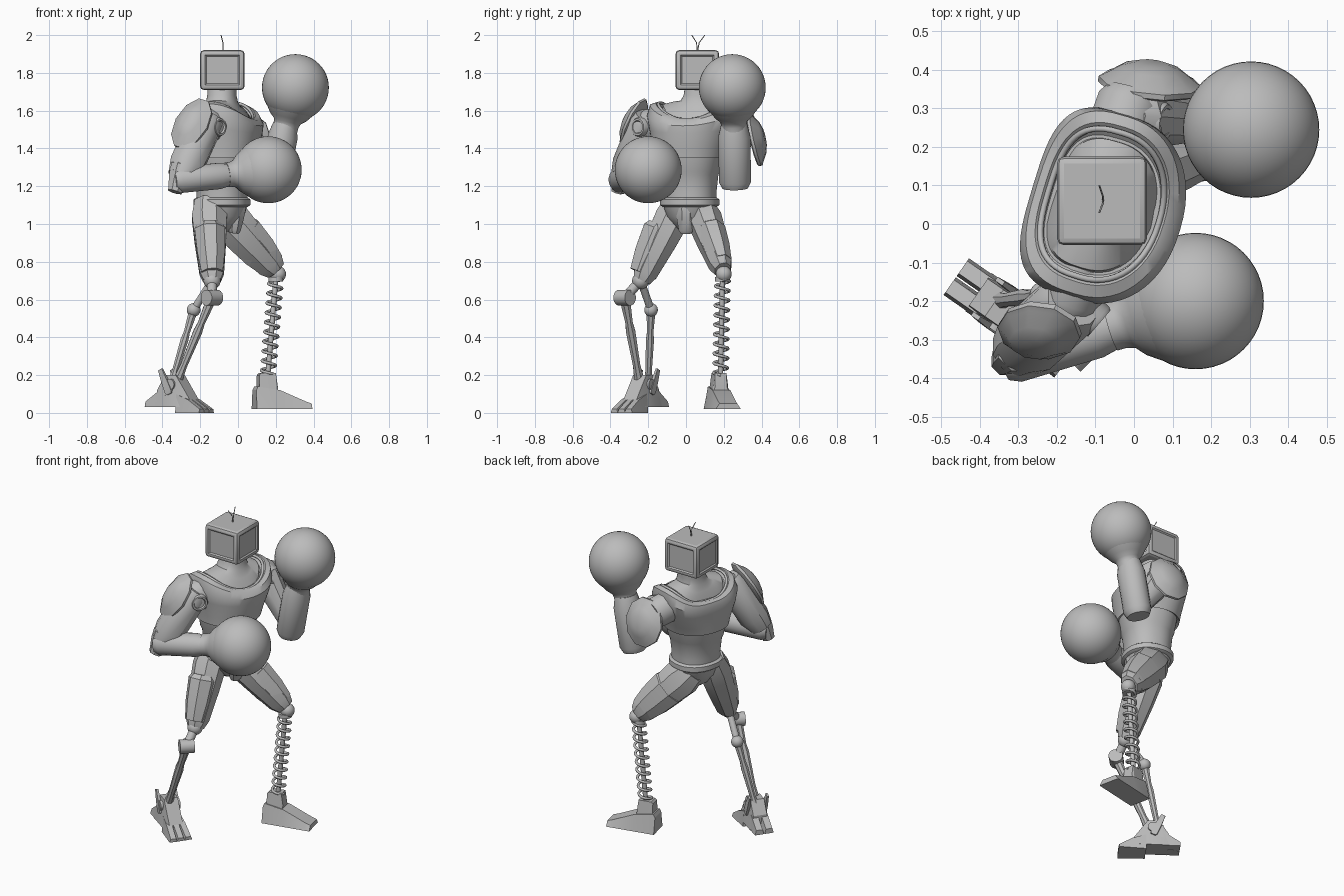
import bpy, bmesh, math
from mathutils import Vector, Matrix

cube = bpy.data.objects.get("Cube")
if cube:
    bpy.data.objects.remove(cube)

shade = (.5, .5, .5, 1)
grey = bpy.data.materials.new("plain_grey")
grey.use_nodes = True
grey.diffuse_color = shade
grey.node_tree.nodes["Principled BSDF"].inputs["Base Color"].default_value = shade

SMOOTH, FACETED = math.radians(35), math.radians(20)
X, Y, Z = Vector((1, 0, 0)), Vector((0, 1, 0)), Vector((0, 0, 1))

# Reusable outlines along a limb: (fraction of length, fraction of width)
STRAIGHT = ((0, 1), (1, 1))
ROUNDED = ((0, .8), (.1, 1), (.8, 1), (1, .8))
ARM = ((0, .7), (.1, 1), (.5, .9), (1, .6))
THIGH = ((0, .8), (.2, 1), (.5, .9), (.9, .7), (1, .5))
PLATE = ((0, .8), (.1, 1), (.6, .9), (1, .7))
STRUT = ((0, 1), (.3, .7), (.4, .9), (.8, .7), (1, 1))
FLARE = ((.5, 2), (.7, 1.5), (.8, 1.1), (.9, 1), (1, 1))
HUB = ((0, 1), (.9, 1), (1, .9), (1, .7), (.9, .6), (.9, .1))
DOME = ((0, .9), (.1, 1), (.3, 1), (.4, .9), (.8, .6), (1, .3))


def finish(name, bm, limit=SMOOTH):
    """Shade smooth but keep steep edges sharp, then add the object."""
    bmesh.ops.recalc_face_normals(bm, faces=bm.faces)
    for face in bm.faces:
        face.smooth = True
    for edge in bm.edges:
        edge.smooth = len(edge.link_faces) == 2 and edge.calc_face_angle(0) < limit
    mesh = bpy.data.meshes.new(name)
    bm.to_mesh(mesh)
    bm.free()
    mesh.materials.append(grey)
    bpy.context.collection.objects.link(bpy.data.objects.new(name, mesh))


def loft(name, rings, limit=SMOOTH):
    bm = bmesh.new()
    loops = [[bm.verts.new(point) for point in ring] for ring in rings]
    for low, high in zip(loops, loops[1:]):
        for i in range(len(low)):
            bm.faces.new((low[i - 1], low[i], high[i], high[i - 1]))
    bm.faces.new(loops[0])
    bm.faces.new(loops[-1])
    finish(name, bm, limit)


def limb(name, start, end, wide, deep, outline=STRAIGHT, sides=16, hint=Y, limit=SMOOTH):
    """Loft from start to end; wide is the half width along hint, deep the other half width."""
    start, end = Vector(start), Vector(end)
    axis = (end - start).normalized()
    u = (hint - axis * axis.dot(hint)).normalized()
    w = axis.cross(u)
    turns = [(i + .5) * math.tau / sides for i in range(sides)]
    loft(name, [[start.lerp(end, t) + (u * wide * math.cos(q) + w * deep * math.sin(q)) * size for q in turns]
                for t, size in outline], limit)


def ball(name, centre, radius):
    bm = bmesh.new()
    bmesh.ops.create_uvsphere(bm, u_segments=48, v_segments=24, radius=radius,
                              matrix=Matrix.Translation(centre))
    finish(name, bm)


def block(name, origin, heading, base, half, stations):
    """Tapered bar along the ground; each station is (distance, top height)."""
    ahead = heading.normalized()
    aside = Z.cross(ahead)
    corners = ((-half, 0), (half, 0), (half * .7, 1), (-half * .7, 1))
    loft(name, [[origin + ahead * along + aside * side + Z * (top if upper else base) for side, upper in corners]
                for along, top in stations], FACETED)


def tube(name, points, radius, cyclic=False):
    curve = bpy.data.curves.new(name, "CURVE")
    curve.dimensions = "3D"
    curve.bevel_depth = radius
    curve.bevel_resolution = 2
    curve.use_fill_caps = True
    spline = curve.splines.new("POLY")
    spline.points.add(len(points) - 1)
    for knot, point in zip(spline.points, points):
        knot.co = (*point, 1)
    spline.use_cyclic_u = cyclic
    curve.materials.append(grey)
    bpy.context.collection.objects.link(bpy.data.objects.new(name, curve))


# Torso rings: the chest faces +x with a twist; near the shoulders they rise at the sides and flatten at the back
LATERAL = Vector((.29, .957, 0))
FORWARD = LATERAL.cross(Z)


def body_ring(z, lateral, count=56):
    centre = Vector((-.085, .02 + .15 * max(z - 1.36, 0), z))
    boxy = max(0, 1 - abs(z - 1.5) / .14)
    rise = max(0, 1 - abs(z - 1.555) / .1)
    depth = lateral * (.95 - .15 * rise)
    ring = []
    for i in range(count):
        s, c = math.sin(i * math.tau / count), math.cos(i * math.tau / count)
        back = boxy if c < 0 else 0
        power = .9 - .35 * back
        ring.append(centre + LATERAL * lateral * math.copysign(abs(s) ** power, s)
                    + FORWARD * depth * (1 - .15 * back) * math.copysign(abs(c) ** power, c)
                    + Z * .09 * rise * s * s)
    return ring


def body(name, rows):
    loft(name, [body_ring(z, lateral) for z, lateral in rows])


body("abdomen", [(1.1, .14), (1.17, .14), (1.26, .15), (1.28, .16), (1.4, .18)])
body("chest_vest", [(1.37, .16), (1.35, .19), (1.4, .2), (1.48, .23), (1.52, .25), (1.55, .24), (1.56, .21),
                    (1.54, .18)])
body("neck", [(1.5, .18), (1.55, .17), (1.6, .12), (1.64, .09), (1.68, .08), (1.74, .08)])
tube("collar_trim", body_ring(1.553, .195), .008, True)
body("belt", [(1.09, .14), (1.1, .155), (1.13, .155), (1.14, .14)])
body("pelvis", [(1.1, .14), (1.04, .12), (.98, .07), (.96, .04)])
limb("groin_guard", (0, 0, 1.12), (-.02, 0, .95), .06, .05, THIGH, 8)

# Boxy head with shallow panels on its sides
bm = bmesh.new()
bmesh.ops.create_cube(bm, size=1, matrix=Matrix.Translation((-.083, .06, 1.815))
                      @ Matrix.Diagonal((.234, .23, .21, 1)))
bmesh.ops.bevel(bm, geom=bm.edges[:], offset=.018, segments=2, affect="EDGES", profile=.5)
bm.normal_update()
panels = [face for face in bm.faces if face.calc_area() > .02 and abs(face.normal.z) < .5]
bmesh.ops.inset_individual(bm, faces=panels, thickness=.012, depth=0)
bmesh.ops.inset_individual(bm, faces=panels, thickness=.01, depth=-.007)
finish("head", bm, FACETED)
for tip in (.03, .1):
    tube("antenna", [(-.08, .06, 1.91), (-.08, .05 + tip / 5, 1.96), (-.09, tip, 2)], .0025)

# Gloves: a ball with a flared cuff towards the wrist
for name, centre, wrist in (("left", (.304, .245, 1.722), (.25, .255, 1.5)),
                            ("right", (.16, -.2, 1.287), (-.06, -.265, 1.26))):
    ball(name + "_glove", centre, .177)
    limb(name + "_cuff", centre, wrist, .066, .066, FLARE, 32, X + Y)

# Left arm, raised
limb("left_forearm", (.185, .26, 1.19), (.25, .255, 1.53), .086, .08, ROUNDED, 20)
limb("left_upper_arm", (-.02, .28, 1.56), (.18, .265, 1.25), .08, .085, ARM, 10)
limb("left_shoulder_cuff", (-.05, .2, 1.53), (0, .34, 1.5), .095, .09, ROUNDED, 12, Z)
# Right arm, held across the body
limb("right_upper_arm", (-.155, -.2, 1.57), (-.3, -.33, 1.25), .095, .088, ROUNDED, 10, X)
limb("right_shoulder_cuff", (-.13, -.09, 1.53), (-.18, -.23, 1.51), .095, .085, ROUNDED, 12, Z)
limb("right_forearm", (-.34, -.352, 1.23), (-.04, -.262, 1.26), .07, .07, ROUNDED, 20, Z)
limb("right_elbow_cap", (-.29, -.325, 1.32), (-.335, -.36, 1.17), .065, .06, ARM, 8, X)

# Shoulder pivots: a cylinder with a raised rim
for name, face, axis in (("left", (.085, .265, 1.535), (.9, -.1, .4)), ("right", (-.09, -.258, 1.513), (.7, -.6, 0))):
    limb(name + "_shoulder_pivot", Vector(face) - Vector(axis) * .1, face, .05, .05, HUB, 24, Z)

# Shoulder pads: shallow domed plates
for name, centre, normal, tall, wide, lean in (("left", (.04, .35, 1.445), (.1, .96, .22), .15, .135, 0),
                                               ("right", (-.24, -.265, 1.523), (-.36, -.8, .48), .155, .1, .3)):
    limb(name + "_shoulder_pad", centre, Vector(centre) + Vector(normal) * .07, tall, wide, DOME, 10, Z + X * lean)

# Thighs with an overlapping outer armour plate
limb("right_thigh", (-.155, -.03, 1.12), (-.137, -.235, .7), .1, .1, THIGH, 8, X, FACETED)
limb("right_thigh_plate", (-.15, -.125, .99), (-.137, -.235, .74), .088, .1, PLATE, 8, X, FACETED)
limb("left_thigh", (-.1, .08, 1.08), (.2, .195, .755), .092, .118, THIGH, 8, Y, FACETED)
limb("left_thigh_plate", (.01, .125, .965), (.175, .188, .785), .084, .115, PLATE, 8, Y, FACETED)

# Left shin: ball knee, spring and inner rod
ball("left_knee", (.212, .2, .735), .042)
top, low = Vector((.2, .193, .71)), Vector((.158, .183, .2))
limb("left_shin_rod", top, low, .014, .014)
limb("left_spring_seat", top + Z * .01, top - Z * .015, .04, .04)
turns, step = 10, 20
tube("left_shin_spring", [top.lerp(low, i / (turns * step)) + (X * math.cos(i * math.tau / step)
     + Y * math.sin(i * math.tau / step)) * .037 for i in range(turns * step + 1)], .008)

# Left foot: a heel block sloping down to the toe
heel, heading = Vector((.155, .175, 0)), X + Y * .22
block("left_ankle", heel, heading, .1, .045, [(-.05, .2), (-.04, .21), (.04, .21), (.05, .14)])
block("left_foot", heel, heading, .02, .068, [(-.07, .12), (-.06, .14), (.06, .12), (.2, .06), (.23, .05)])

# Right shin: split knee with two struts
upper, knee, back = Vector((-.137, -.24, .7)), Vector((-.138, -.325, .61)), Vector((-.235, -.185, .545))
ball("right_knee", upper, .045)
ball("right_back_joint", back, .036)
limb("right_knee_link", upper, knee, .026, .026, hint=X)
limb("right_knee_hinge", knee - (X + Y) * .03, knee + (X + Y) * .03, .042, .042, hint=Z)
limb("right_knee_strut", upper, back, .02, .02)
limb("right_front_strut", knee, (-.325, -.245, .16), .028, .03, STRUT, 8, X)
limb("right_back_strut", back, (-.355, -.2, .15), .025, .026, STRUT, 8, X)

# Right foot: instep, segmented toes, heel spurs and fins
mid, ahead = Vector((-.33, -.228, 0)), (X * .82 - Y * .57)
across = Z.cross(ahead)
block("right_instep", mid, ahead, .03, .06, [(-.09, .12), (-.04, .2), (.03, .2), (.12, .07)])
for k in (-1, 0, 1):
    block("right_toe", mid + across * k * .034, ahead + across * k * .06, 0, .024, [(.04, .1), (.12, .07), (.2, .02)])
for k in (-1, 1):
    block("right_heel_spur", mid + across * k * .03, -ahead, .03, .028, [(.03, .15), (.1, .1), (.16, .06)])
    root = mid + across * k * .055 + Z * .1
    limb("right_ankle_fin", root, root - ahead * .06 + Z * .13, .03, .014, ARM, 4, ahead)
ankle = mid + Z * .15
limb("right_ankle_hinge", ankle - across * .06, ankle + across * .06, .03, .03, hint=Z)
